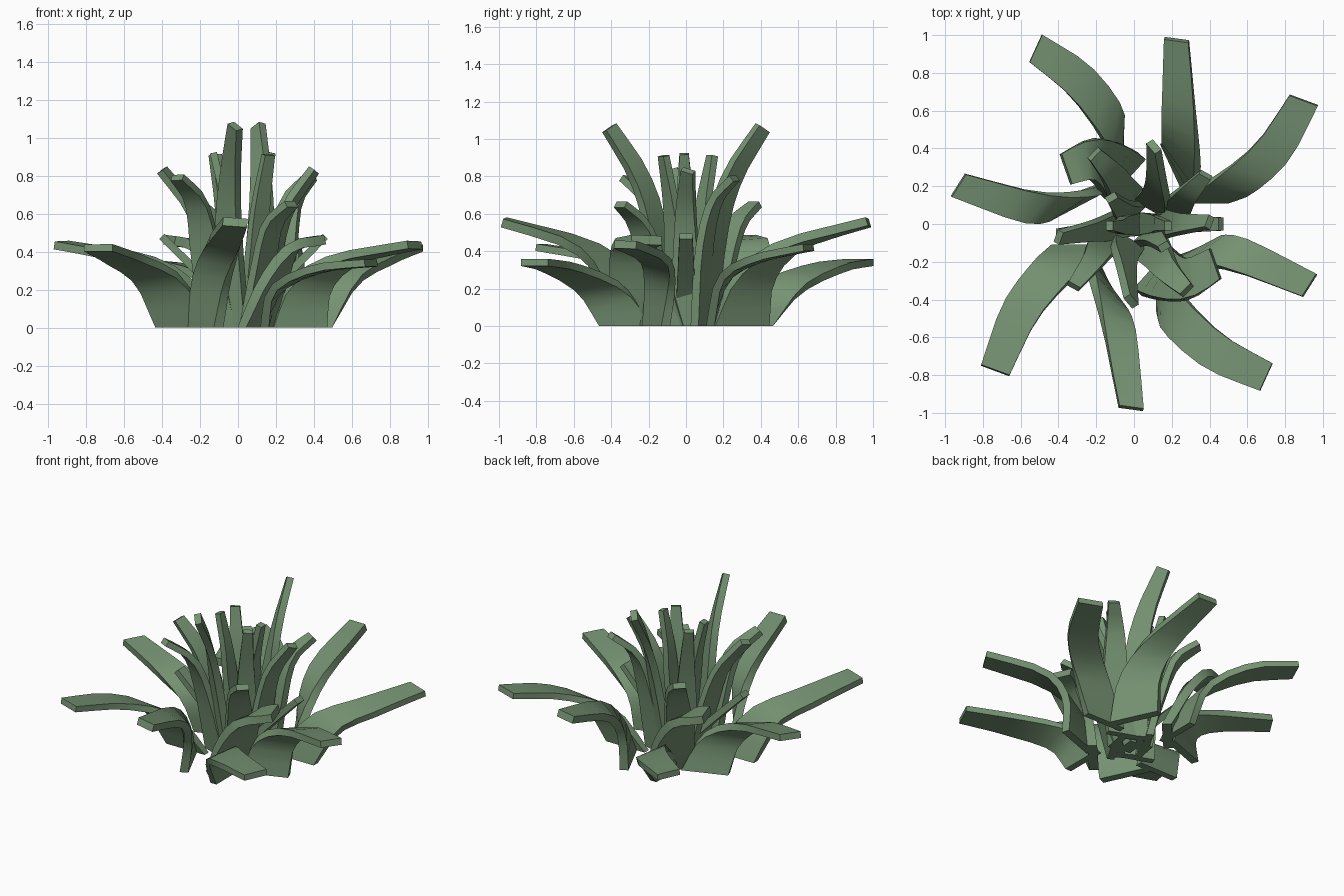
import bpy, bmesh
from math import cos, sin, radians
from mathutils import Vector

if "Cube" in bpy.data.objects:
    bpy.data.objects.remove(bpy.data.objects["Cube"])

green = bpy.data.materials.new("leaf_green")
green.diffuse_color = (0.18, 0.29, 0.17, 1)
green.use_nodes = True
green.node_tree.nodes["Principled BSDF"].inputs["Base Color"].default_value = green.diffuse_color
STEPS = 8


def curve(pts, t):
    # Catmull-Rom through the centre line points
    p = [Vector(q) for q in pts]
    p = [2 * p[0] - p[1]] + p + [2 * p[-1] - p[-2]]
    n = len(p) - 3
    i = min(int(t * n), n - 1)
    u = t * n - i
    a, b, c, d = p[i:i + 4]
    return 0.5 * (2 * b + (c - a) * u + (2 * a - 5 * b + 4 * c - d) * u * u
                  + (3 * b - a - 3 * c + d) * u ** 3)


def leaf(name, pts, width, angle, centre, tilt=0.0, thick=0.045):
    # Strap leaf: box section swept along pts, plus its half-turn partner
    for k in range(2):
        bm = bmesh.new()
        rings = []
        for s in range(STEPS + 1):
            t = s / STEPS
            c = curve(pts, t)
            tan = (curve(pts, min(t + .02, 1)) - curve(pts, max(t - .02, 0))).normalized()
            if s == 0:
                tan = Vector((0, 0, 1))
                c.z = 0
            a = radians(angle[0] + (angle[1] - angle[0]) * t)
            w = Vector((cos(a), sin(a), tilt * t))
            w = (w - 0.5 * t * tan * w.dot(tan)).normalized()
            nrm = tan.cross(w).normalized() * thick * (1 - .15 * t) / 2
            w *= (width[0] + (width[1] - width[0]) * t) / 2
            ring = [c + v for v in (-w - nrm, w - nrm, w + nrm, nrm - w)]
            if k:
                # partner turns about a point that drifts from base to tip
                ox = 2 * (.03 + (centre[0] - .03) * t)
                oy = 2 * centre[1] * t
                ring = [Vector((ox - v.x, oy - v.y, v.z)) for v in ring]
            rings.append([bm.verts.new(v) for v in ring])
        for r, q in zip(rings, rings[1:]):
            for j in range(4):
                bm.faces.new((r[j], r[(j + 1) % 4], q[(j + 1) % 4], q[j]))
        bm.faces.new(rings[0][::-1])
        bm.faces.new(rings[-1])
        bmesh.ops.recalc_face_normals(bm, faces=bm.faces)
        me = bpy.data.meshes.new(name)
        bm.to_mesh(me)
        bm.free()
        me.materials.append(green)
        ob = bpy.data.objects.new(f"{name}_{k + 1}", me)
        bpy.context.collection.objects.link(ob)
        bpy.ops.object.select_all(action='DESELECT')
        ob.select_set(True)
        bpy.context.view_layer.objects.active = ob
        bpy.ops.object.shade_smooth_by_angle(angle=radians(35))


# Low outer ring of broad drooping leaves
leaf("outer_leaf_right", [(.14, -.32, 0), (.2, -.46, .2), (.42, -.67, .31), (.70, -.81, .34)],
     (.29, .16), (90, 67), (.09, .06))
leaf("outer_leaf_left", [(-.29, -.13, 0), (-.42, -.24, .25), (-.6, -.46, .36), (-.735, -.775, .42)],
     (.29, .16), (0, -18), (.082, -.06))
leaf("outer_leaf_front", [(-.17, -.29, 0), (-.14, -.36, .25), (-.08, -.56, .43), (-.015, -.975, .555)],
     (.32, .13), (-65, -20), (.105, 0), 0, .055)
leaf("outer_leaf_side", [(.32, -.16, 0), (.38, -.14, .22), (.57, -.17, .36), (.93, -.325, .435)],
     (.3, .14), (20, 50), (0, -.06), 0, .05)

# Wide curled leaves
leaf("curled_leaf", [(.12, -.25, 0), (.19, -.28, .25), (.29, -.29, .42), (.43, -.21, .46)],
     (.3, .17), (48, 100), (.035, .04), 0, .06)

# Mid-height leaves
leaf("middle_leaf_low", [(.03, 0, 0), (.14, 0, .15), (.3, 0, .32), (.46, 0, .48)],
     (.12, .07), (90, 90), (.03, -.03))
leaf("middle_leaf_right", [(.08, -.1, 0), (.13, -.17, .3), (.18, -.25, .54), (.28, -.35, .65)],
     (.22, .08), (60, 45), (.035, .01))
leaf("middle_leaf_left", [(-.1, -.08, 0), (-.17, -.12, .4), (-.22, -.2, .66), (-.32, -.33, .79)],
     (.2, .07), (-20, -25), (.03, -.035))
leaf("middle_leaf_side", [(.13, 0, 0), (.19, 0, .35), (.26, 0, .62), (.4, .01, .83)],
     (.17, .07), (80, 70), (0, -.03), -.3)

# Tall inner leaves
leaf("tall_leaf", [(-.03, -.1, 0), (-.05, -.16, .5), (-.04, -.25, .8), (-.015, -.41, 1.06)],
     (.18, .08), (-30, -50), (.045, 0), -.5, .05)
leaf("core_leaf", [(.05, 0, 0), (.11, 0, .5), (.13, 0, .7), (.18, -.01, .92)],
     (.12, .05), (85, 90), (.025, -.01))
leaf("inner_leaf", [(.07, -.05, 0), (.1, -.06, .4), (.12, -.08, .65), (.16, -.12, .91)],
     (.16, .06), (45, 30), (.02, .01))
